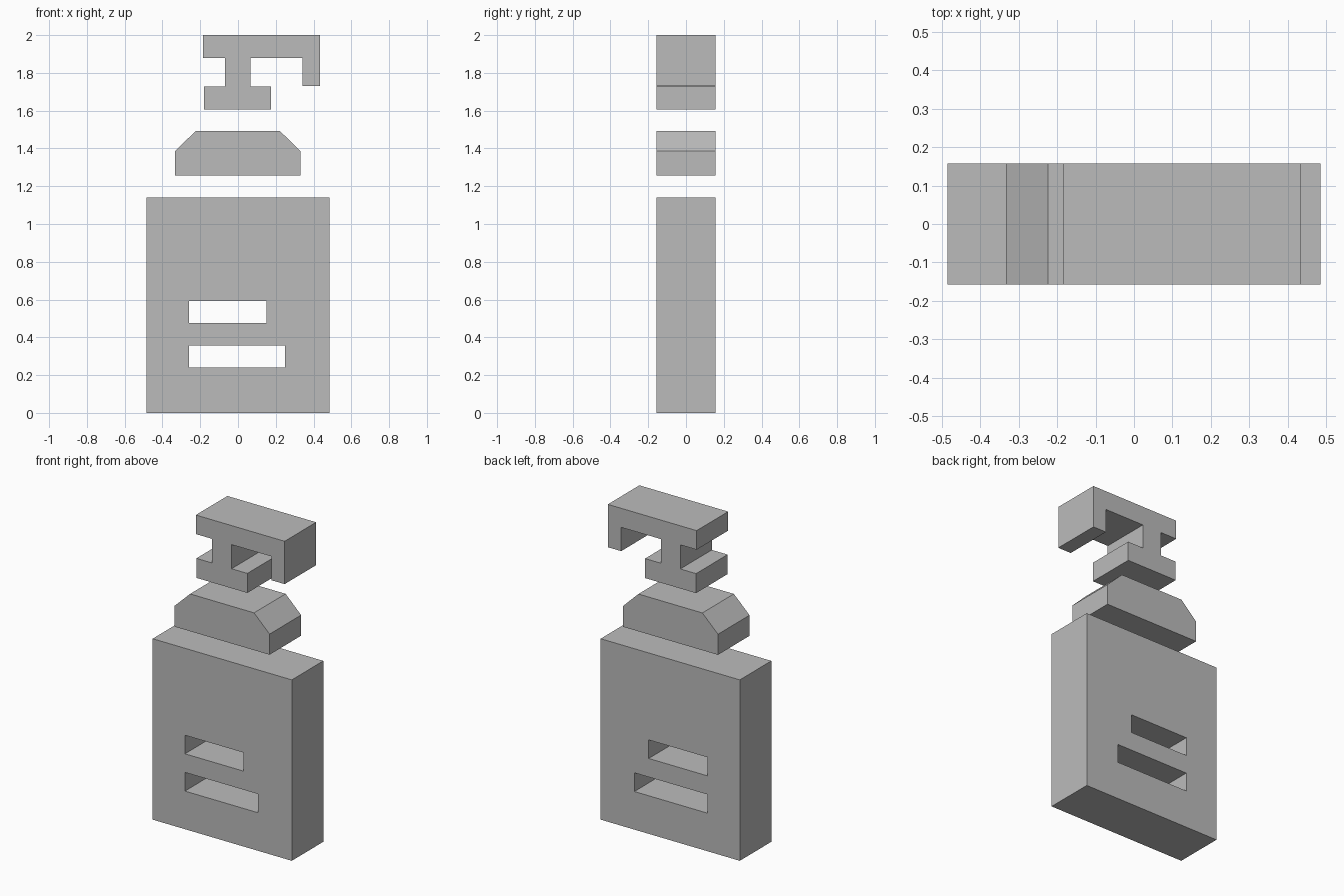
import bpy
import bmesh

cube = bpy.data.objects.get("Cube")
if cube:
    bpy.data.objects.remove(cube, do_unlink=True)

HALF_DEPTH = 0.157

grey = bpy.data.materials.new("plain grey")
grey.use_nodes = True
colour = (0.5, 0.5, 0.5, 1.0)
grey.diffuse_color = colour
grey.node_tree.nodes["Principled BSDF"].inputs["Base Color"].default_value = colour


def slab(name, profile, half_depth=HALF_DEPTH):
    """Extrude an (x, z) outline from front to back."""
    bm = bmesh.new()
    front = bm.faces.new([bm.verts.new((x, -half_depth, z)) for x, z in profile])
    back = bmesh.ops.extrude_face_region(bm, geom=[front], use_keep_orig=True)
    moved = [v for v in back["geom"] if isinstance(v, bmesh.types.BMVert)]
    bmesh.ops.translate(bm, verts=moved, vec=(0, 2 * half_depth, 0))
    bmesh.ops.recalc_face_normals(bm, faces=bm.faces)
    mesh = bpy.data.meshes.new(name)
    bm.to_mesh(mesh)
    bm.free()
    mesh.materials.append(grey)
    obj = bpy.data.objects.new(name, mesh)
    bpy.context.collection.objects.link(obj)
    return obj


def rect(x0, x1, z0, z1):
    return [(x0, z0), (x1, z0), (x1, z1), (x0, z1)]


# Bottle body with two label slots cut right through
body = slab("bottle_body", rect(-0.485, 0.485, 0, 1.14))
slots = [rect(-0.26, 0.15, 0.475, 0.592), rect(-0.26, 0.25, 0.24, 0.358)]
for i, outline in enumerate(slots):
    cutter = slab(f"slot_cutter_{i + 1}", outline, HALF_DEPTH * 2)
    cutter.hide_render = True
    cut = body.modifiers.new("slot", 'BOOLEAN')
    cut.operation = 'DIFFERENCE'
    cut.solver = 'EXACT'
    cut.object = cutter
    bpy.context.view_layer.objects.active = body
    bpy.ops.object.modifier_apply(modifier=cut.name)
    bpy.data.objects.remove(cutter, do_unlink=True)

# Bevelled shoulder floating above the body
slab("bottle_shoulder", [(-0.333, 1.257), (0.33, 1.257), (0.33, 1.387),
                         (0.222, 1.492), (-0.224, 1.492), (-0.333, 1.387)])

# Pump head: foot, stem, and top bar with a downturned spout
slab("pump_head", [(-0.18, 1.605), (0.175, 1.605), (0.175, 1.728), (0.065, 1.728),
                   (0.065, 1.88), (0.342, 1.88), (0.342, 1.73), (0.435, 1.73),
                   (0.435, 2.0), (-0.184, 2.0), (-0.184, 1.88), (-0.07, 1.88),
                   (-0.07, 1.728), (-0.18, 1.728)])
